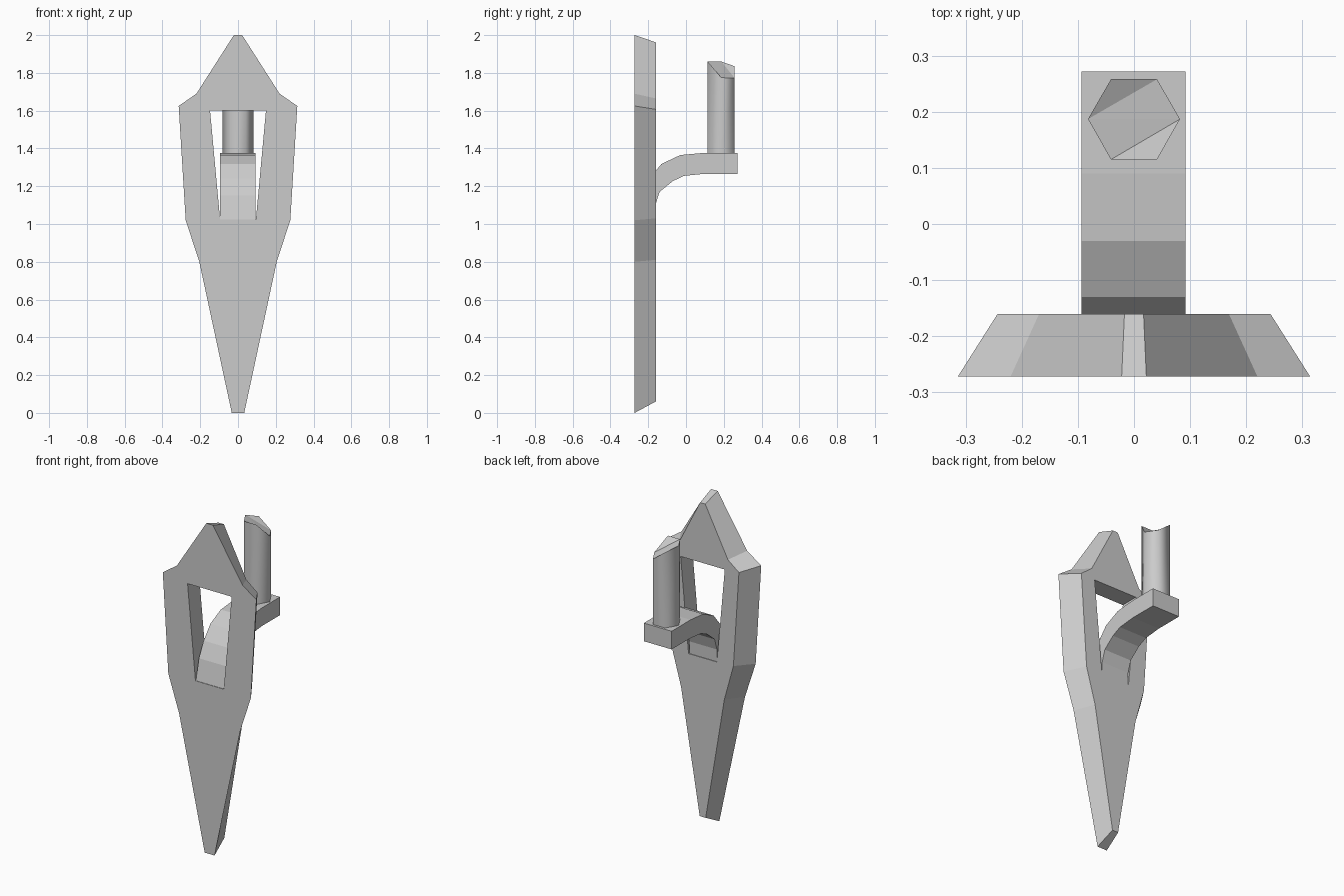
import bpy, bmesh

if "Cube" in bpy.data.objects:
    bpy.data.objects.remove(bpy.data.objects["Cube"])

FRONT, BACK = -0.272, -0.16


def finish(bm, name):
    bmesh.ops.recalc_face_normals(bm, faces=bm.faces[:])
    mesh = bpy.data.meshes.new(name)
    bm.to_mesh(mesh)
    bm.free()
    obj = bpy.data.objects.new(name, mesh)
    bpy.context.collection.objects.link(obj)
    return obj


def mirrored(half):
    """Close a right-hand half outline by mirroring it across x = 0."""
    return half + [(-x, z) for x, z in reversed(half)]


def ring(bm, coords):
    return [bm.verts.new(c) for c in coords]


def bridge(bm, a, b):
    n = len(a)
    return [bm.faces.new((a[i], a[(i + 1) % n], b[(i + 1) % n], b[i])) for i in range(n)]


def loop_edges(bm, verts):
    return [bm.edges.get((v, verts[i - 1])) for i, v in enumerate(verts)]


# Blade-shaped plate: large front outline, inset back outline, tapered window
front_half = [(0.033, 0), (0.205, 0.8), (0.277, 1.02), (0.314, 1.625), (0.22, 1.69), (0.022, 2.0)]
back_half = [(0.02, 0.06), (0.145, 0.81), (0.206, 1.03), (0.243, 1.607), (0.169, 1.665), (0.017, 1.962)]
window_half = [(0.095, 1.025), (0.148, 1.6)]

bm = bmesh.new()
rings = {}
for key, half, y in (("front", front_half, FRONT), ("back", back_half, BACK),
                     ("window_front", window_half, FRONT), ("window_back", window_half, BACK)):
    rings[key] = ring(bm, [(x, y, z) for x, z in mirrored(half)])
bridge(bm, rings["front"], rings["back"])
bridge(bm, rings["window_front"], rings["window_back"])
for side in ("front", "back"):
    edges = loop_edges(bm, rings[side]) + loop_edges(bm, rings["window_" + side])
    bmesh.ops.triangle_fill(bm, use_beauty=True, use_dissolve=False, edges=edges)
finish(bm, "blade_plate")

# Curved bracket arm: side profile (y, z) extruded along x
arm_top = [(-0.27, 1.02), (-0.24, 1.15), (-0.195, 1.24), (-0.13, 1.318),
           (-0.03, 1.365), (0.09, 1.376), (0.272, 1.376)]
arm_under = [(0.272, 1.266), (0.1, 1.266), (-0.01, 1.255), (-0.07, 1.227),
             (-0.14, 1.17), (-0.162, 1.1), (-0.164, 1.02)]
bm = bmesh.new()
left, right = [ring(bm, [(x, y, z) for y, z in arm_top + arm_under]) for x in (-0.094, 0.092)]
bridge(bm, left, right)
bm.faces.new(left)
bm.faces.new(right)
finish(bm, "bracket_arm")

# Six-sided post with smooth sides and an uneven broken top
post = [(0.041, 0.115, 1.86), (0.082, 0.187, 1.775), (0.041, 0.258, 1.772),
        (-0.041, 0.258, 1.835), (-0.082, 0.187, 1.86), (-0.041, 0.115, 1.86)]
bm = bmesh.new()
base = ring(bm, [(x, y, 1.37) for x, y, z in post])
top = ring(bm, post)
for face in bridge(bm, base, top):
    face.smooth = True
bm.faces.new(base)
cap = bm.faces.new(top)
bmesh.ops.triangulate(bm, faces=[cap])
finish(bm, "post")
